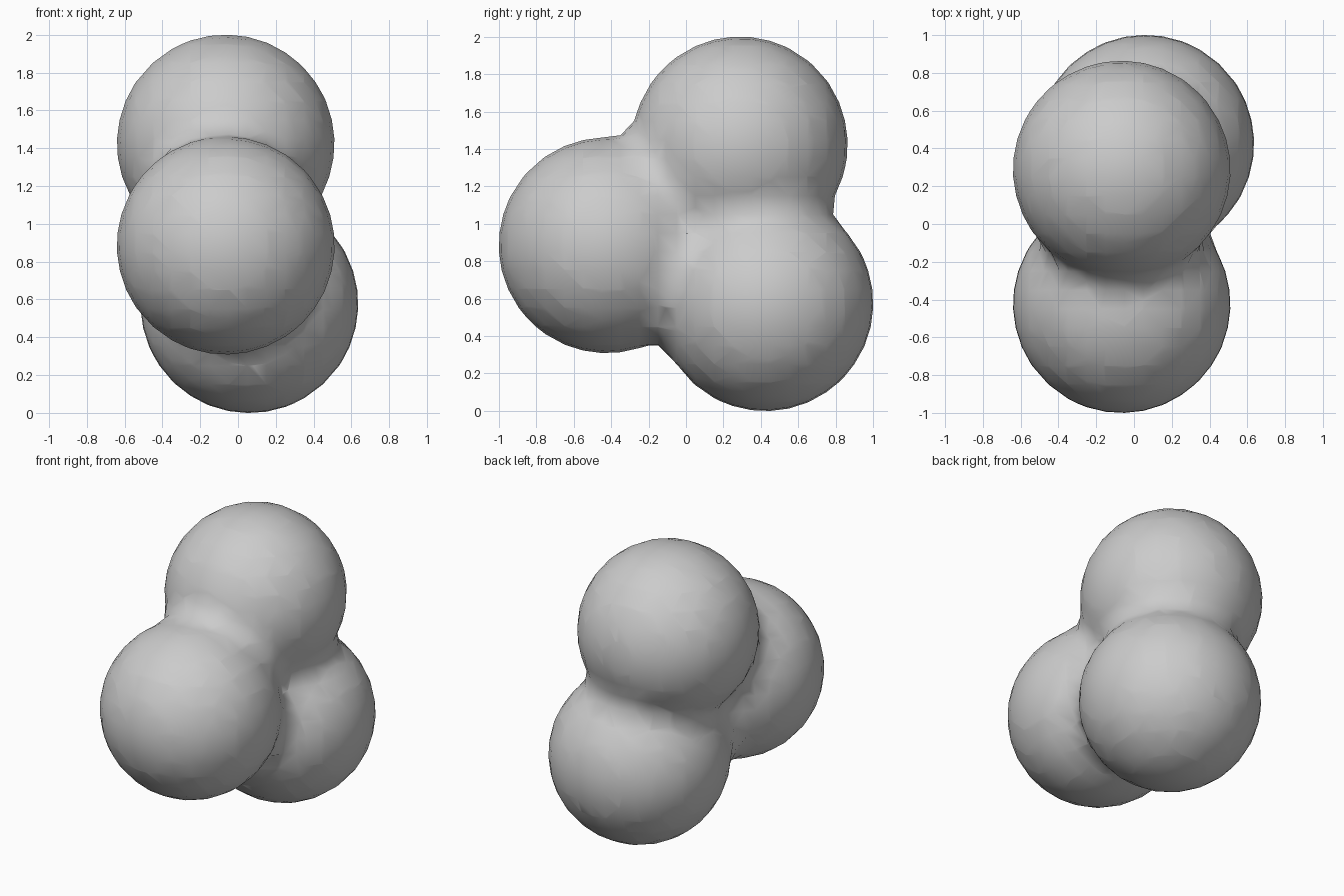
import bpy

if "Cube" in bpy.data.objects:
    bpy.data.objects.remove(bpy.data.objects["Cube"])

# Three stiff metaballs (visible radius about 0.575) with tight blends between
CENTRES = [
    (-0.065, 0.288, 1.425),  # upper ball
    (-0.065, -0.425, 0.885), # front ball
    (0.06, 0.425, 0.575),    # lower back ball
]
VISIBLE_RADIUS = 0.576
STIFFNESS = 10.0
THRESHOLD = 0.6
# Influence radius that gives the visible radius at this stiffness
REACH = VISIBLE_RADIUS / (1 - (THRESHOLD / STIFFNESS) ** (1 / 3)) ** 0.5

data = bpy.data.metaballs.new("blended_balls")
data.resolution = 0.1
data.render_resolution = 0.1
data.threshold = THRESHOLD
blob = bpy.data.objects.new("blended_balls", data)
bpy.context.collection.objects.link(blob)
for centre in CENTRES:
    ball = data.elements.new(type='BALL')
    ball.co = centre
    ball.radius = REACH
    ball.stiffness = STIFFNESS

# Turn the blend into a smooth-shaded mesh
bpy.context.view_layer.objects.active = blob
blob.select_set(True)
bpy.context.view_layer.update()
bpy.ops.object.convert(target='MESH')
body = bpy.context.view_layer.objects.active
body.name = "blended_balls"
for face in body.data.polygons:
    face.use_smooth = True
